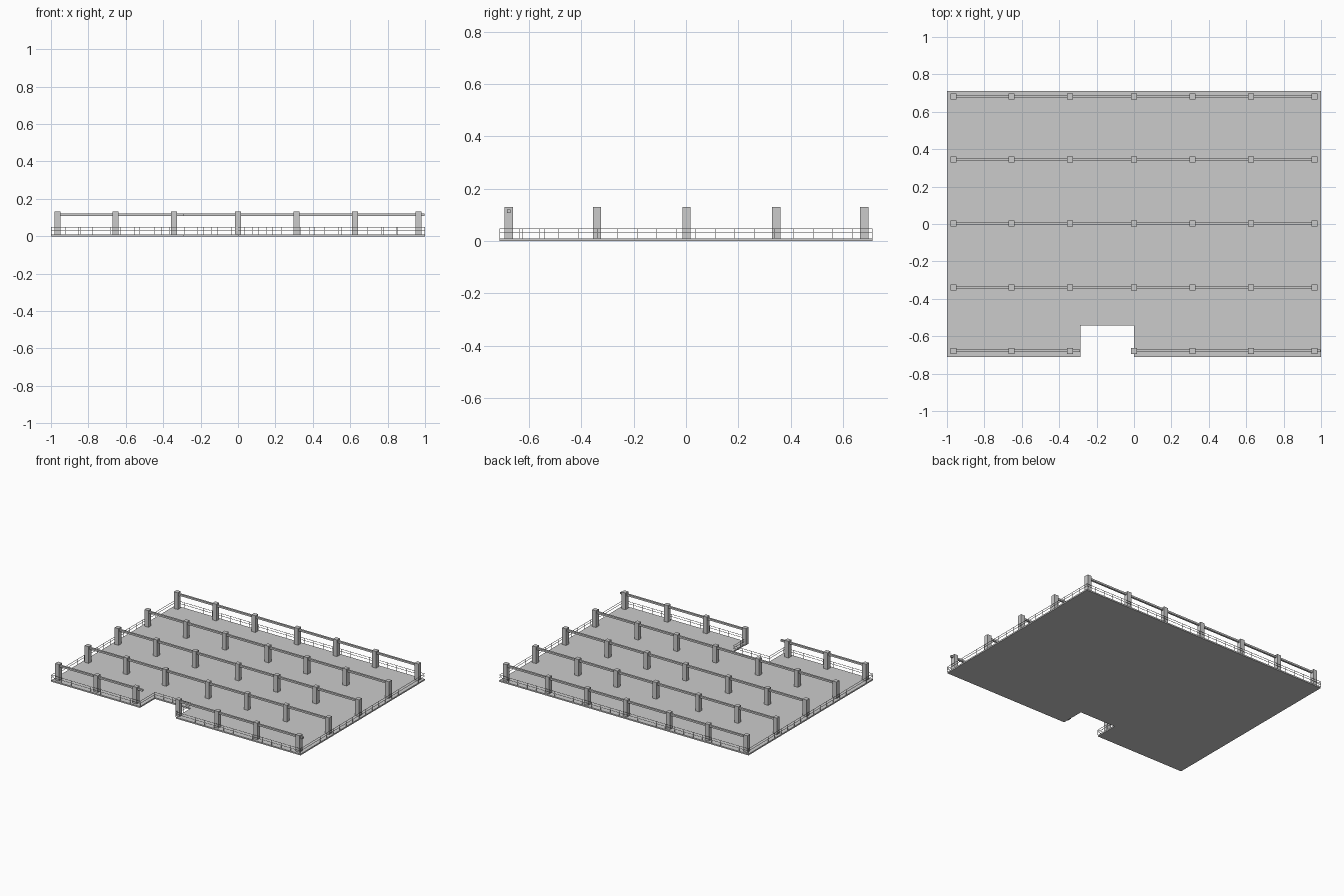
import bpy, bmesh

if "Cube" in bpy.data.objects:
    bpy.data.objects.remove(bpy.data.objects["Cube"])


def add_box(bm, x0, x1, y0, y1, z0, z1):
    v = bmesh.ops.create_cube(bm, size=1)["verts"]
    bmesh.ops.scale(bm, vec=(x1 - x0, y1 - y0, z1 - z0), verts=v)
    bmesh.ops.translate(bm, vec=((x0 + x1) / 2, (y0 + y1) / 2, (z0 + z1) / 2), verts=v)


def finish(bm, name):
    me = bpy.data.meshes.new(name)
    bm.to_mesh(me)
    bm.free()
    ob = bpy.data.objects.new(name, me)
    bpy.context.collection.objects.link(ob)
    return ob


TOP = 0.01
OUTLINE = [(-1, -0.712), (-0.288, -0.712), (-0.288, -0.542), (0, -0.542),
           (0, -0.712), (1, -0.712), (1, 0.712), (-1, 0.712)]
XS = [-0.965, -0.656, -0.343, 0, 0.312, 0.625, 0.965]
YS = [-0.678, -0.34, 0.002, 0.345, 0.682]

# deck with entrance notch
bm = bmesh.new()
face = bm.faces.new([bm.verts.new((x, y, 0)) for x, y in OUTLINE])
ext = bmesh.ops.extrude_face_region(bm, geom=[face])["geom"]
bmesh.ops.translate(bm, vec=(0, 0, TOP),
                    verts=[g for g in ext if isinstance(g, bmesh.types.BMVert)])
bmesh.ops.recalc_face_normals(bm, faces=bm.faces)
finish(bm, "deck")

# grid of square columns
bm = bmesh.new()
for y in YS:
    for x in XS:
        add_box(bm, x - 0.016, x + 0.016, y - 0.016, y + 0.016, TOP, 0.131)
finish(bm, "columns")

# beams along each row; the front one is broken by the notch
bm = bmesh.new()
for i, y in enumerate(YS):
    spans = [(-0.98, -0.288), (0, 0.998)] if i == 0 else [(-0.98, 0.98)]
    for a, b in spans:
        add_box(bm, a, b, y - 0.007, y + 0.007, 0.108, 0.121)
finish(bm, "beams")

# thin perimeter railing: two rails and small uprights on every edge
bm = bmesh.new()
R = 0.001
for (x0, y0), (x1, y1) in zip(OUTLINE, OUTLINE[1:] + OUTLINE[:1]):
    ax, bx = sorted((x0 * 0.999, x1 * 0.999))
    ay, by = sorted((y0 * 0.999, y1 * 0.999))
    for z in (0.032, 0.048):
        add_box(bm, ax - R, bx + R, ay - R, by + R, z - R, z + R)
    n = max(2, round((bx - ax + by - ay) / 0.075))
    for k in range(n):
        x, y = ax + (bx - ax) * k / n, ay + (by - ay) * k / n
        add_box(bm, x - R, x + R, y - R, y + R, TOP, 0.048)
finish(bm, "perimeter_railing")
